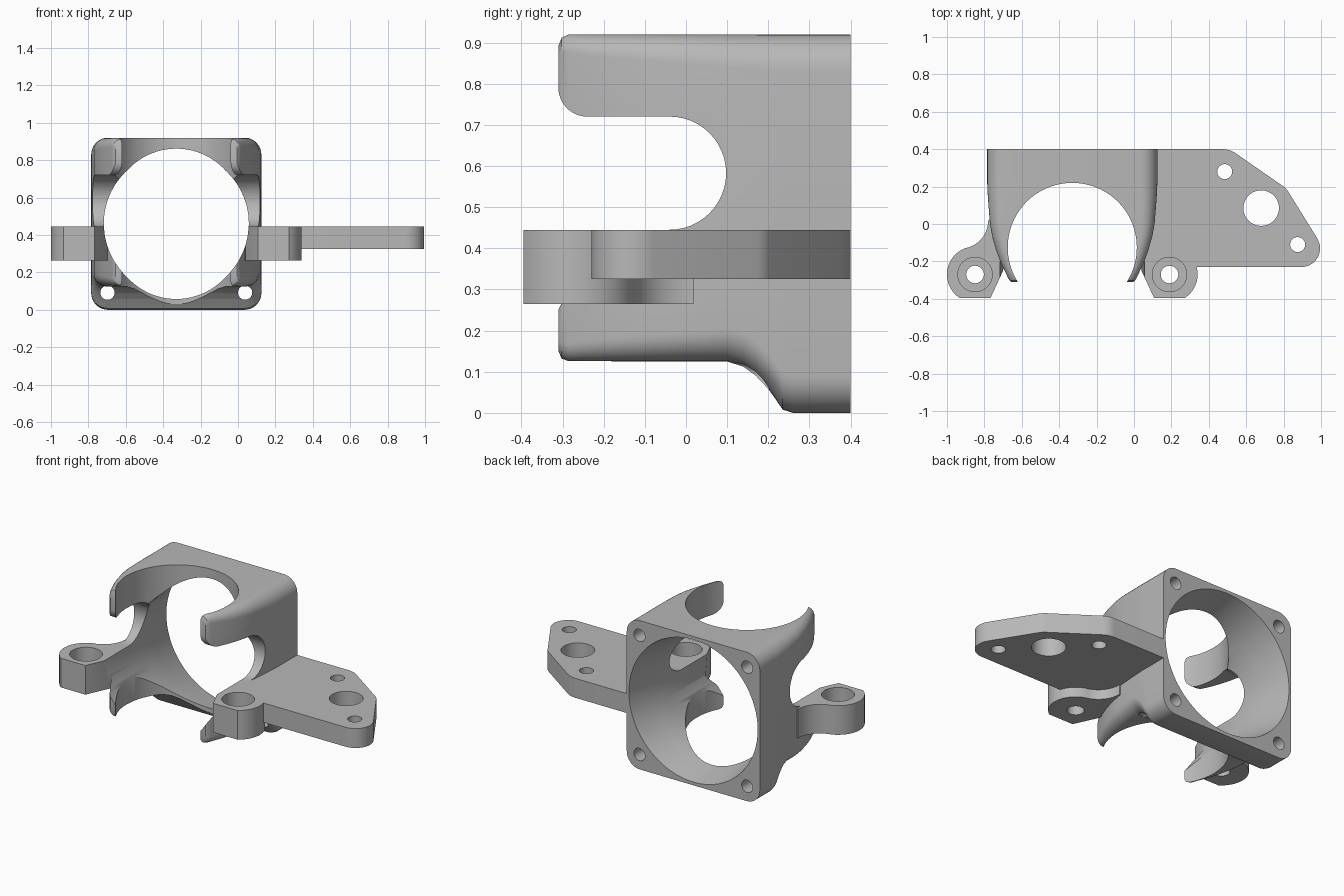
import bpy, bmesh, math
from mathutils import Matrix

CX, CZ = -0.33, 0.46          # axis of the round duct

if "Cube" in bpy.data.objects:
    bpy.data.objects.remove(bpy.data.objects["Cube"], do_unlink=True)

grey = bpy.data.materials.new("matte grey")
grey.use_nodes = True
grey.diffuse_color = (0.48, 0.48, 0.48, 1)
grey.node_tree.nodes["Principled BSDF"].inputs["Base Color"].default_value = (0.48, 0.48, 0.48, 1)


def arc(cx, cy, r, a0, a1, n=12):
    return [(cx + r * math.cos(math.radians(a0 + (a1 - a0) * i / n)),
             cy + r * math.sin(math.radians(a0 + (a1 - a0) * i / n))) for i in range(n + 1)]


def loft(name, rings):
    """Skin equal-length rings of 3D points and cap both ends."""
    bm = bmesh.new()
    rows = [[bm.verts.new(p) for p in ring] for ring in rings]
    n = len(rows[0])
    for a, b in zip(rows, rows[1:]):
        for i in range(n):
            bm.faces.new((a[i], a[(i + 1) % n], b[(i + 1) % n], b[i]))
    bm.faces.new(rows[0])
    bm.faces.new(rows[-1])
    bmesh.ops.recalc_face_normals(bm, faces=bm.faces[:])
    mesh = bpy.data.meshes.new(name)
    bm.to_mesh(mesh)
    bm.free()
    mesh.materials.append(grey)
    ob = bpy.data.objects.new(name, mesh)
    bpy.context.collection.objects.link(ob)
    return ob


def slab(name, pts, z0, z1):
    return loft(name, [[(x, y, z) for x, y in pts] for z in (z0, z1)])


def rod_z(name, x, y, r, z0, z1, n=48):
    return slab(name, arc(x, y, r, 0, 360, n)[:-1], z0, z1)


def rod_y(name, x, z, stations, n=96):
    return loft(name, [[(px, y, pz) for px, pz in arc(x, z, r, 0, 360, n)[:-1]]
                       for y, r in stations])


def boolean(target, tool, op):
    mod = target.modifiers.new(op, 'BOOLEAN')
    mod.operation, mod.solver, mod.object = op, 'EXACT', tool
    bpy.context.view_layer.update()
    done = bpy.data.meshes.new_from_object(
        target.evaluated_get(bpy.context.evaluated_depsgraph_get()))
    target.modifiers.clear()
    target.data = done
    bpy.data.objects.remove(tool, do_unlink=True)


def section(y, hw, z0, z1, r):
    """Rounded rectangle across the duct at depth y."""
    pts = []
    for x, z, a in ((CX + hw - r, z1 - r, 0), (CX - hw + r, z1 - r, 90),
                    (CX - hw + r, z0 + r, 180), (CX + hw - r, z0 + r, 270)):
        pts += arc(x, z, r, a, a + 90, 8)
    return [(x, y, z) for x, z in pts]


# Duct body: square at the back, narrowing and stepping up toward the front
TOP = 0.92
body = loft("fan_duct_bracket", [section(*s) for s in (
    (0.40, 0.455, 0, TOP, 0.09), (0.26, 0.455, 0, TOP, 0.09),
    (0.235, 0.455, 0.008, TOP, 0.09), (0.22, 0.455, 0.03, TOP, 0.09),
    (0.20, 0.454, 0.058, TOP, 0.088), (0.17, 0.453, 0.09, TOP, 0.086),
    (0.14, 0.451, 0.112, TOP, 0.084), (0.10, 0.448, 0.125, TOP, 0.08),
    (0.00, 0.44, 0.125, TOP, 0.07), (-0.07, 0.427, 0.125, TOP, 0.065),
    (-0.14, 0.407, 0.125, TOP, 0.06), (-0.20, 0.385, 0.125, TOP, 0.055),
    (-0.25, 0.362, 0.125, TOP, 0.05), (-0.285, 0.345, 0.125, TOP, 0.045),
    (-0.302, 0.336, 0.132, TOP - 0.008, 0.04), (-0.31, 0.325, 0.15, TOP - 0.028, 0.03))])

# Side windows, open at the front, with a rounded lip on the upper arms
window = [(-0.6, 0.79)] + arc(-0.24, 0.79, 0.07, 180, 270)
window += arc(-0.04, 0.5825, 0.1375, 90, -90, 24) + [(-0.6, 0.445)]
boolean(body, loft("window_cutter", [[(x, y, z) for y, z in window] for x in (-1.2, 0.6)]),
        'DIFFERENCE')

# Mounting ears on both sides, mirrored about the duct axis
EAR_X, EAR_Y = 0.52, -0.27
for side in (-1, 1):
    chord = math.degrees(math.asin(0.125 / 0.15))
    ear = arc(EAR_X, EAR_Y, 0.15, -180 + chord, -chord, 1)
    ear += arc(EAR_X, EAR_Y, 0.15, -chord, 72, 24)[1:]
    # concave neck blending into the duct wall
    ear += arc(0.60, 0.018, 0.15, 257, 180, 14)
    ear += [(0.40, 0.018), (0.36, -0.15), (0.37, -0.25)]
    boolean(body, slab("ear", [(CX + side * x, y) for x, y in ear], 0.265, 0.445), 'UNION')

# Side plate with clipped outer corners
plate = [(0.06, -0.05), (0.16, -0.23)] + arc(0.895, -0.13, 0.1, -90, 30, 14)
plate += arc(0.74, 0.12, 0.1, 32, 55, 5) + arc(0.475, 0.28, 0.12, 58, 90, 6) + [(0.06, 0.4)]
boolean(body, slab("plate", plate, 0.325, 0.445), 'UNION')

# Tapered round air passage and upright cylinder clearance
boolean(body, rod_y("passage_cutter", CX, CZ, ((0.45, 0.45), (0.4, 0.44), (0.22, 0.402),
                    (0.1, 0.388), (-0.7, 0.386))), 'DIFFERENCE')
boolean(body, rod_z("clearance_cutter", CX, -0.125, 0.345, -0.2, 1.2, 96), 'DIFFERENCE')

# Screw holes in the four back corners
for sx in (-1, 1):
    for sz in (-1, 1):
        boolean(body, rod_y("screw_cutter", CX + sx * 0.368, CZ + sz * 0.368,
                            ((0.5, 0.038), (0.1, 0.038)), 32), 'DIFFERENCE')

# Counterbored ear holes and the plate holes
for side in (-1, 1):
    x = CX + side * EAR_X
    boolean(body, rod_z("ear_hole", x, EAR_Y, 0.047, 0, 0.6), 'DIFFERENCE')
    boolean(body, rod_z("ear_bore", x, EAR_Y, 0.092, 0.345, 0.6), 'DIFFERENCE')
for x, y, r in ((0.485, 0.28, 0.04), (0.68, 0.085, 0.095), (0.875, -0.11, 0.04)):
    boolean(body, rod_z("plate_hole", x, y, r, 0, 0.6), 'DIFFERENCE')

# Smooth curved walls, keep machined edges crisp
bpy.ops.object.select_all(action='DESELECT')
body.select_set(True)
bpy.context.view_layer.objects.active = body
bpy.ops.object.shade_smooth_by_angle(angle=math.radians(30))
